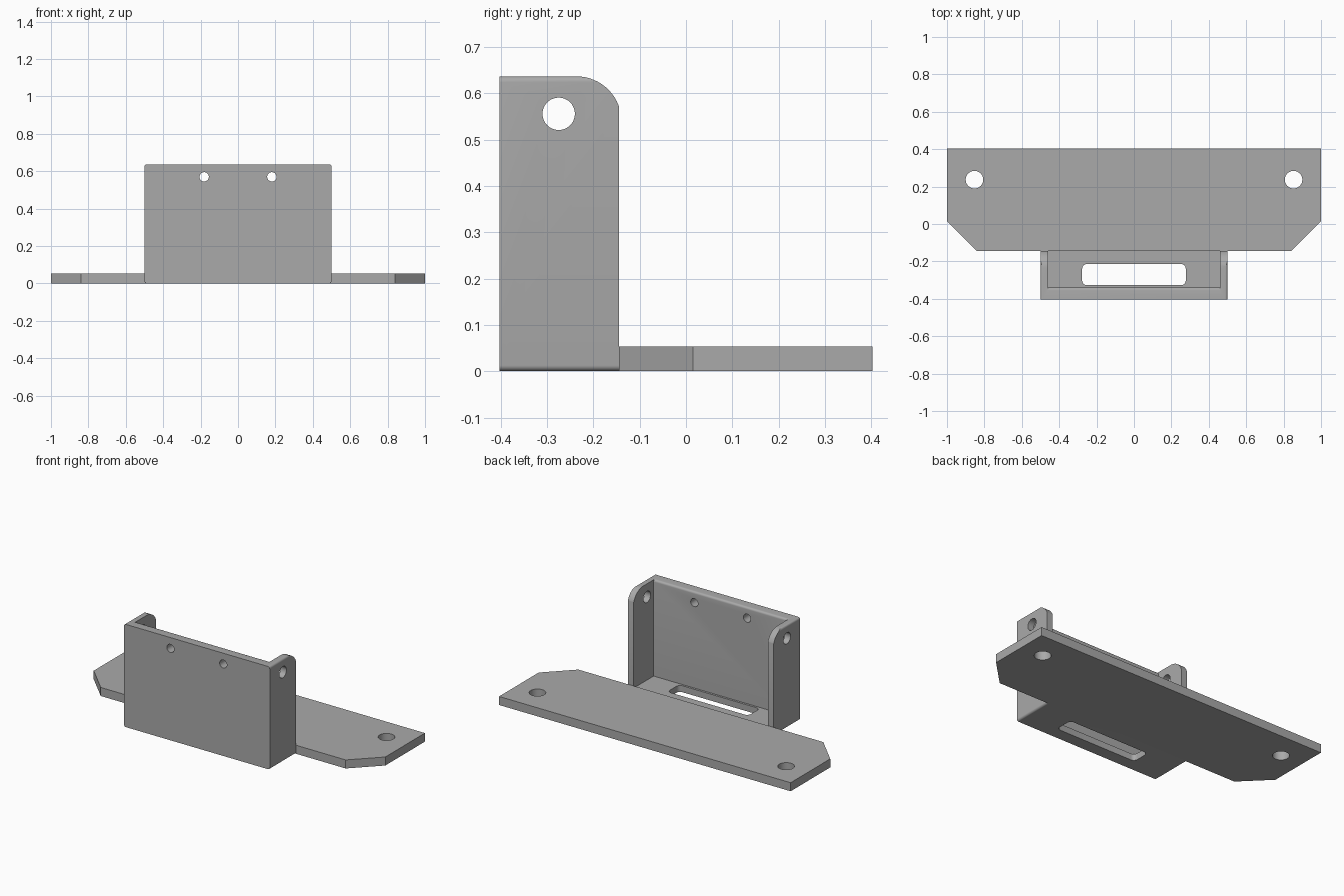
import bpy, bmesh, math
from mathutils import Vector

if "Cube" in bpy.data.objects:
    bpy.data.objects.remove(bpy.data.objects["Cube"])

grey = bpy.data.materials.new("plain grey")
grey.diffuse_color = (0.4, 0.4, 0.4, 1)
grey.use_nodes = True
grey.node_tree.nodes["Principled BSDF"].inputs["Base Color"].default_value = grey.diffuse_color


def prism(name, pts, axis, lo, hi):
    """Extrude a 2D outline along an axis: x -> (y, z), y -> (x, z), z -> (x, y)."""
    def place(p, d):
        return {"x": (d, p[0], p[1]), "y": (p[0], d, p[1]), "z": (p[0], p[1], d)}[axis]
    bm = bmesh.new()
    face = bm.faces.new([bm.verts.new(place(p, lo)) for p in pts])
    out = bmesh.ops.extrude_face_region(bm, geom=[face])
    shift = Vector(place((0, 0), hi - lo))
    bmesh.ops.translate(bm, vec=shift, verts=[v for v in out["geom"] if isinstance(v, bmesh.types.BMVert)])
    bmesh.ops.recalc_face_normals(bm, faces=bm.faces)
    mesh = bpy.data.meshes.new(name)
    bm.to_mesh(mesh)
    bm.free()
    mesh.materials.append(grey)
    ob = bpy.data.objects.new(name, mesh)
    bpy.context.collection.objects.link(ob)
    return ob


def arc(cx, cy, r, a0, a1, n):
    return [(cx + r * math.cos(math.radians(a0 + (a1 - a0) * i / n)),
             cy + r * math.sin(math.radians(a0 + (a1 - a0) * i / n))) for i in range(n + 1)]


def circle(cx, cy, r):
    return arc(cx, cy, r, 0, 360, 40)[:-1]


def rounded_rect(x0, x1, y0, y1, r, n=6):
    return (arc(x1 - r, y1 - r, r, 0, 90, n) + arc(x0 + r, y1 - r, r, 90, 180, n)
            + arc(x0 + r, y0 + r, r, 180, 270, n) + arc(x1 - r, y0 + r, r, 270, 360, n))


def cut(ob, cutters):
    for c in cutters:
        mod = ob.modifiers.new("cut", "BOOLEAN")
        mod.object, mod.operation, mod.solver = c, "DIFFERENCE", "EXACT"
    bpy.context.view_layer.update()
    done = bpy.data.meshes.new_from_object(ob.evaluated_get(bpy.context.evaluated_depsgraph_get()))
    ob.modifiers.clear()
    ob.data = done
    for c in cutters:
        bpy.data.objects.remove(c)
    bpy.ops.object.select_all(action="DESELECT")
    ob.select_set(True)
    bpy.context.view_layer.objects.active = ob
    bpy.ops.object.shade_smooth_by_angle(angle=math.radians(30))


FRONT, SEAM, BACK, TOP = -0.403, -0.145, 0.403, 0.637

# Mounting plate with clipped front corners and two bolt holes
plate = prism("mounting_plate", [(-1, BACK), (-1, 0.015), (-0.84, SEAM), (0.84, SEAM), (1, 0.015), (1, BACK)],
              "z", 0, 0.053)
cut(plate, [prism("bolt_hole", circle(s * 0.853, 0.237, 0.047), "z", -0.1, 0.2) for s in (-1, 1)])

# Upright holder, open at the back and top
holder = prism("holder", rounded_rect(-0.5, 0.5, 0, TOP, 0.013), "y", FRONT, SEAM)

# Cavity, with the inner top edge of the front wall eased
cavity = prism("cavity", [(0, 0.04), (-0.34, 0.04)] + arc(-0.353, TOP - 0.013, 0.013, 0, 90, 5)
               + [(-0.353, 0.8), (0, 0.8)], "x", -0.46, 0.46)

# Rounded rear top corners of both side walls
R = 0.098
corner = prism("corner_trim", arc(-0.237, TOP - R, R, 90, 10, 14) + [(-0.1, 0.55), (-0.1, 0.8), (-0.237, 0.8)],
               "x", -0.6, 0.6)

# Side pivot holes, front wall holes and floor slot
pivot = prism("pivot_hole", circle(-0.275, 0.556, 0.035), "x", -0.6, 0.6)
screws = [prism("screw_hole", circle(s * 0.181, 0.57, 0.025), "y", -0.5, -0.3) for s in (-1, 1)]
slot = prism("floor_slot", rounded_rect(-0.277, 0.277, -0.327, -0.214, 0.025), "z", -0.1, 0.2)
cut(holder, [cavity, corner, pivot, slot] + screws)
